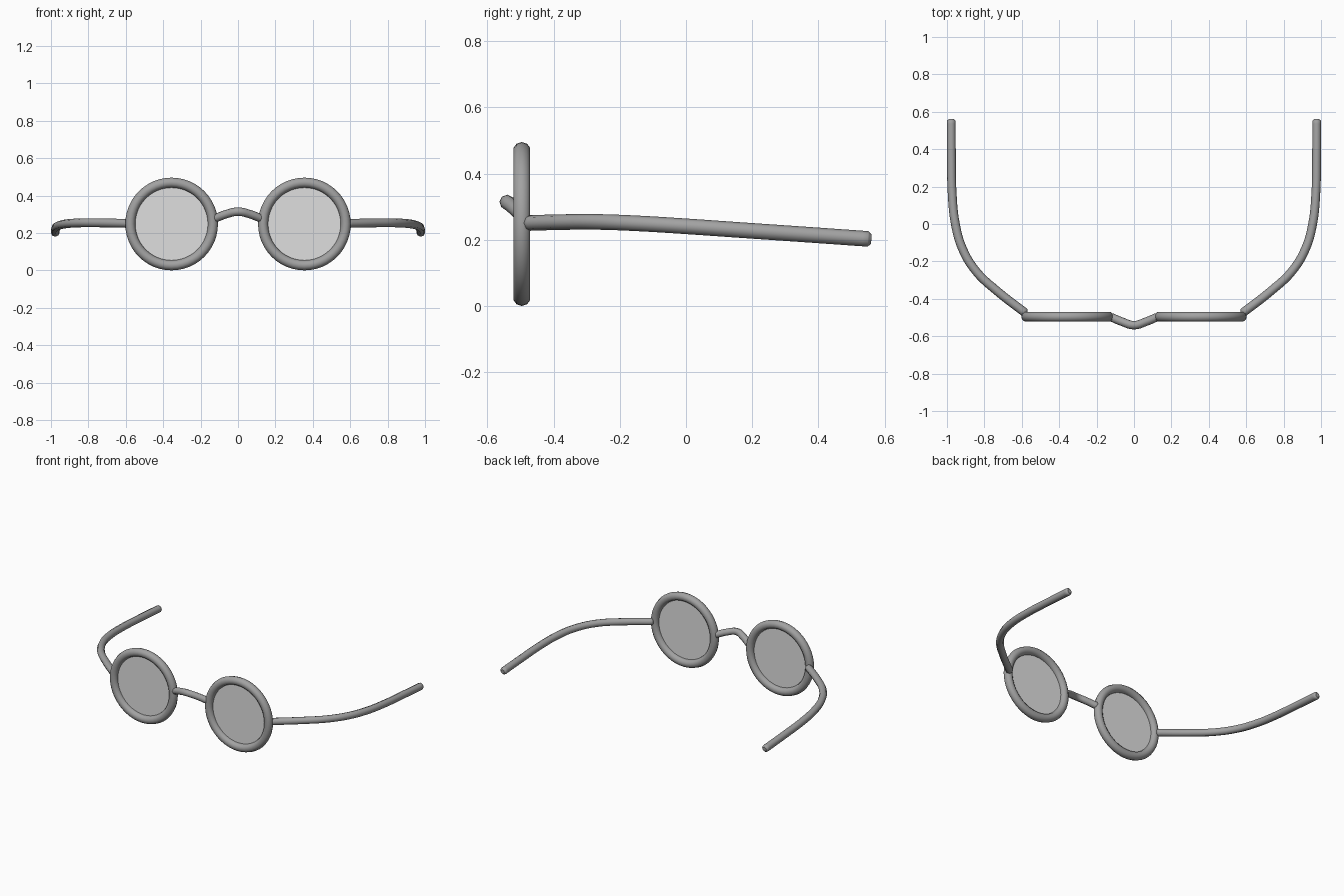
import bpy
import math
from mathutils import Vector

cube = bpy.data.objects.get("Cube")
if cube:
    bpy.data.objects.remove(cube, do_unlink=True)


def make_material(name, grey, alpha=1.0):
    mat = bpy.data.materials.new(name)
    mat.use_nodes = True
    mat.diffuse_color = (grey, grey, grey, alpha)
    shader = mat.node_tree.nodes["Principled BSDF"]
    shader.inputs["Base Color"].default_value = (grey, grey, grey, 1.0)
    shader.inputs["Alpha"].default_value = alpha
    return mat


frame_grey = make_material("frame grey", 0.36)
lens_grey = make_material("pale lens grey", 0.74, 0.5)

RIM_X, RIM_Y, RIM_Z = 0.355, -0.496, 0.248


def finish(name, mat):
    obj = bpy.context.object
    obj.name = name
    obj.data.materials.clear()
    obj.data.materials.append(mat)
    bpy.ops.object.shade_smooth_by_angle(angle=math.radians(50))
    return obj


def tube(name, points, radius):
    """Smooth octagonal tube through the points, with chamfered ends."""
    curve = bpy.data.curves.new(name, "CURVE")
    curve.dimensions = "3D"
    curve.bevel_depth = radius
    curve.bevel_resolution = 2
    curve.resolution_u = 6
    curve.use_fill_caps = True
    # short end points give the chamfer
    first, second = Vector(points[0]), Vector(points[1])
    last, before = Vector(points[-1]), Vector(points[-2])
    path = [first + (first - second).normalized() * 0.01, *map(Vector, points),
            last + (last - before).normalized() * 0.01]
    spline = curve.splines.new("BEZIER")
    spline.bezier_points.add(len(path) - 1)
    for i, (bez, co) in enumerate(zip(spline.bezier_points, path)):
        bez.co = co
        bez.handle_left_type = bez.handle_right_type = "AUTO"
        bez.radius = 0.6 if i in (0, len(path) - 1) else 1.0
    obj = bpy.data.objects.new(name, curve)
    bpy.context.collection.objects.link(obj)
    bpy.ops.object.select_all(action="DESELECT")
    obj.select_set(True)
    bpy.context.view_layer.objects.active = obj
    bpy.ops.object.convert(target="MESH")
    return finish(name, frame_grey)


# Rims, lenses and temples, one of each per side
temple_path = [(0.585, -0.472, 0.251), (0.73, -0.36, 0.254), (0.845, -0.252, 0.254),
               (0.918, -0.13, 0.249), (0.955, 0.0, 0.241), (0.972, 0.16, 0.23),
               (0.976, 0.35, 0.217), (0.977, 0.55, 0.203)]
for side, s in (("left", 1), ("right", -1)):
    centre = (s * RIM_X, RIM_Y, RIM_Z)
    upright = (math.pi / 2, 0, 0)
    bpy.ops.mesh.primitive_torus_add(location=centre, rotation=upright, major_radius=0.221,
                                     minor_radius=0.0268, major_segments=48, minor_segments=10)
    finish(side + "_rim", frame_grey)
    bpy.ops.mesh.primitive_circle_add(location=centre, rotation=upright, radius=0.205,
                                      vertices=48, fill_type="NGON")
    finish(side + "_lens", lens_grey)
    tube(side + "_temple", [(s * x, y, z) for x, y, z in temple_path], 0.0235)

# Arched nose bridge
half = [(0.122, -0.498, 0.278), (0.065, -0.522, 0.3)]
tube("nose_bridge", half + [(0, -0.541, 0.314)] + [(-x, y, z) for x, y, z in half[::-1]], 0.0225)
